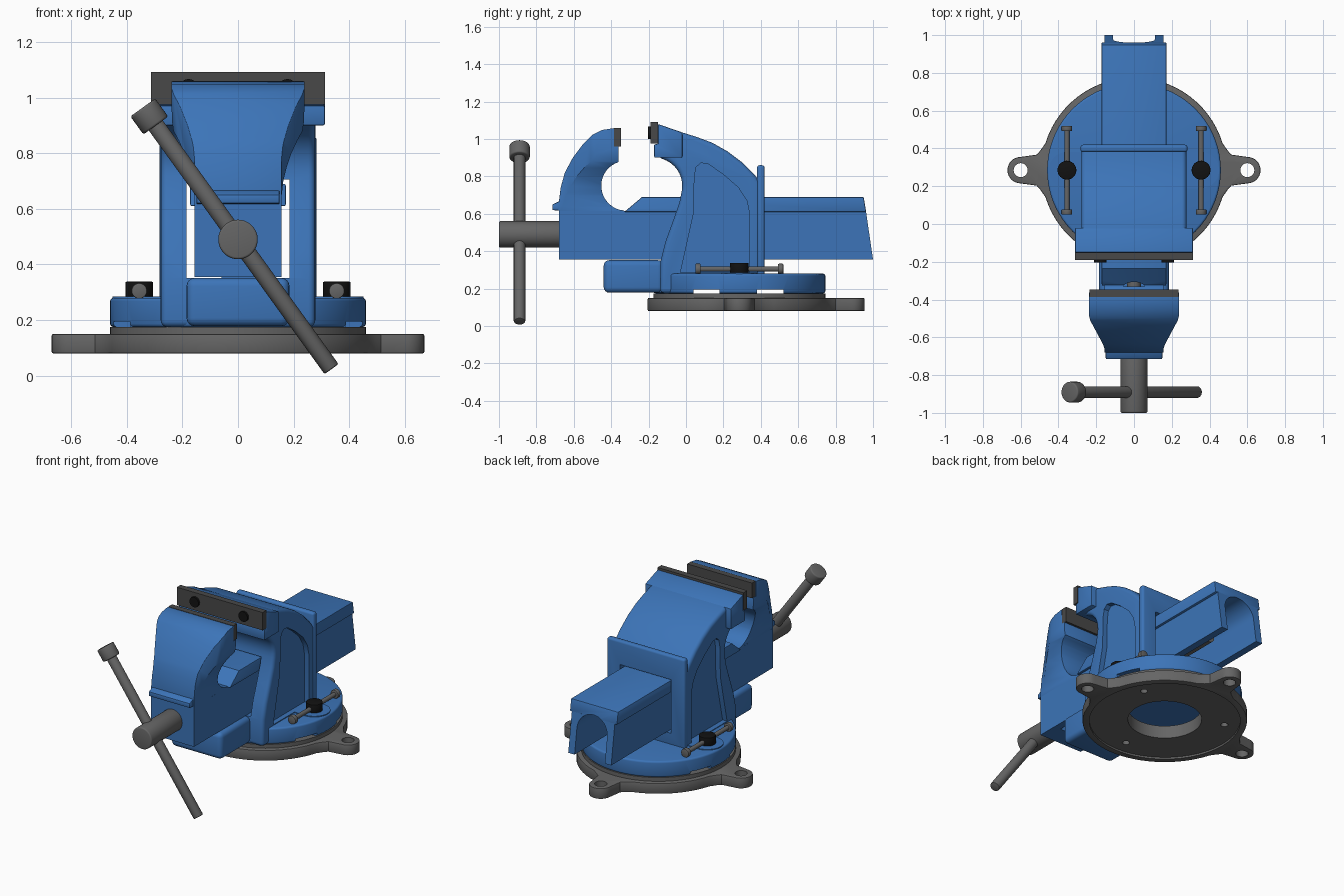
import bpy, bmesh
from math import sin, cos, radians
from mathutils import Vector

if "Cube" in bpy.data.objects:
    bpy.data.objects.remove(bpy.data.objects["Cube"])

def mat(name, c):
    m = bpy.data.materials.new(name)
    m.diffuse_color = (*c, 1)
    m.use_nodes = True
    m.node_tree.nodes["Principled BSDF"].inputs["Base Color"].default_value = m.diffuse_color
    return m

BLUE = mat("blue_paint", (0.045, 0.175, 0.48))
STEEL = mat("steel", (0.13, 0.13, 0.13))
DARK = mat("dark_steel", (0.065, 0.065, 0.065))
BLACK = mat("black", (0.006, 0.006, 0.006))
CY = 0.285  # y of the swivel axis

def finish(name, bm, m):
    bmesh.ops.recalc_face_normals(bm, faces=bm.faces)
    me = bpy.data.meshes.new(name)
    bm.to_mesh(me)
    bm.free()
    ob = bpy.data.objects.new(name, me)
    bpy.context.collection.objects.link(ob)
    if m:
        me.materials.append(m)
    return ob

def prism(name, pts, axis, lo, hi, m=None):
    """Extrude a 2D outline along an axis."""
    bm = bmesh.new()
    place = {'x': lambda u, v, d: (d, u, v), 'y': lambda u, v, d: (u, d, v), 'z': lambda u, v, d: (u, v, d)}[axis]
    a = [bm.verts.new(place(u, v, lo)) for u, v in pts]
    b = [bm.verts.new(place(u, v, hi)) for u, v in pts]
    n = len(pts)
    bm.faces.new(a)
    bm.faces.new(b)
    for i in range(n):
        bm.faces.new((a[i], a[(i + 1) % n], b[(i + 1) % n], b[i]))
    return finish(name, bm, m)

def arc(cx, cy, r, a0, a1, n):
    return [(cx + r * cos(radians(a0 + (a1 - a0) * i / n)), cy + r * sin(radians(a0 + (a1 - a0) * i / n)))
            for i in range(n + 1)]

def disc(name, x, y, r, lo, hi, m=None, n=48):
    return prism(name, arc(x, y, r, 0, 360, n)[:-1], 'z', lo, hi, m)

def box(name, x, y, z, m=None):
    return prism(name, [(x[0], y[0]), (x[1], y[0]), (x[1], y[1]), (x[0], y[1])], 'z', *z, m)

def rod(name, p, q, r, m, n=32):
    p, q = Vector(p), Vector(q)
    bm = bmesh.new()
    bmesh.ops.create_cone(bm, cap_ends=True, segments=n, radius1=r, radius2=r, depth=(q - p).length)
    rot = (q - p).to_track_quat('Z', 'Y')
    for v in bm.verts:
        v.co = rot @ v.co + (p + q) / 2
    return finish(name, bm, m)

def apply(ob, kind, **kw):
    md = ob.modifiers.new("m", kind)
    for k, v in kw.items():
        setattr(md, k, v)
    bpy.context.view_layer.objects.active = ob
    bpy.ops.object.modifier_apply(modifier=md.name)

def bevel(ob, w, seg=3, ang=50):
    apply(ob, 'BEVEL', width=w, segments=seg, limit_method='ANGLE', angle_limit=radians(ang))

def boolean(targets, cutters, op='DIFFERENCE'):
    for t in targets:
        for c in cutters:
            apply(t, 'BOOLEAN', operation=op, object=c, solver='EXACT')
    for c in cutters:
        bpy.data.objects.remove(c)

def mirrored(half):
    return half + [(-u, v) for u, v in reversed(half)]

# Base plate: round rim with three lugs
outline = []
for a, nxt in ((0, 90), (90, 180), (180, 360)):
    lug = [(0.495, -0.105), (0.515, -0.082)] + arc(0.6, 0, 0.07, -90, 90, 16) + [(0.515, 0.082), (0.495, 0.105)]
    c, s = cos(radians(a)), sin(radians(a))
    outline += [(u * c - v * s, CY + u * s + v * c) for u, v in lug]
    outline += arc(0, CY, 0.49, a + 17, nxt - 17, (nxt - a - 34) // 5)
base = prism("base_plate", outline, 'z', 0.08, 0.15, STEEL)
bevel(base, 0.006, 2)
top = disc("base_plate_step", 0, CY, 0.46, 0.15, 0.175, STEEL, 72)
lug_holes = [disc("cut", x, y, 0.037, 0, 0.3, n=32) for x, y in ((0.6, CY), (-0.6, CY), (0, CY + 0.6))]
bolt_holes = [disc("cut", 0.36 * cos(radians(a)), CY + 0.36 * sin(radians(a)), 0.022, 0, 0.12, n=24)
              for a in (30, 150, 270)]
boolean([base], lug_holes + [disc("cut", 0, CY, 0.45, 0, 0.092)] + bolt_holes)
boolean([base, top], [disc("cut", 0, CY, 0.22, 0, 0.3)])

# Swivel base: hollow disc with slots at its foot
swivel = disc("swivel_base", 0, CY, 0.46, 0.175, 0.28, BLUE, 72)
bevel(swivel, 0.012)

# Fixed jaw body, its back flange and its front foot
body = prism("fixed_body", [(-0.14, 0.175), (-0.135, 0.35), (-0.11, 0.45), (-0.07, 0.56), (-0.035, 0.66)]
             + arc(-0.17, 0.75, 0.15, -12, 82, 10)
             + [(-0.15, 1.05), (-0.02, 1.035), (0.06, 1.01), (0.14, 0.98), (0.22, 0.935), (0.3, 0.875), (0.36, 0.815),
                (0.4, 0.77), (0.4, 0.175)], 'x', -0.278, 0.278, BLUE)
bevel(body, 0.028, 4)
flange = box("back_flange", (-0.283, 0.283), (0.38, 0.42), (0.25, 0.86), BLUE)
bevel(flange, 0.014)
foot = box("front_foot", (-0.185, 0.185), (-0.44, -0.12), (0.178, 0.352), BLUE)
bevel(foot, 0.03, 4)
boolean([foot], [rod("cut", (0, -0.5, 0.49), (0, 0, 0.49), 0.15, None)])
panel = [(-0.03, 0.285), (0, 0.42), (0.04, 0.6), (0.045, 0.8), (0.055, 0.85), (0.08, 0.872), (0.12, 0.865),
         (0.2, 0.81), (0.28, 0.74), (0.325, 0.67), (0.34, 0.6), (0.34, 0.285)]
recess = [prism("cut", panel, 'x', *r) for r in ((0.245, 0.4), (-0.4, -0.245))]
boolean([body], recess)
boolean([body, flange], [box("cut", (-0.186, 0.186), (-0.3, 0.6), (0.352, 0.705))])
boolean([swivel, body], [disc("cut", 0, CY, 0.4, 0.1, 0.25)])
boolean([swivel], [box("cut", (-1, 1), (CY + y - 0.07, CY + y + 0.07), (0.1, 0.195)) for y in (-0.175, 0.165)])
jaw = prism("fixed_jaw_block", [(-0.17, 0.9), (-0.02, 0.9), (-0.02, 1.035), (-0.15, 1.08), (-0.15, 0.972),
                                (-0.17, 0.972)], 'x', -0.312, 0.312, BLUE)
bevel(jaw, 0.006, 2)
box("screw_nut", (-0.06, 0.06), (-0.05, 0.12), (0.34, 0.53), BLUE)

# Sliding beam: inverted channel with a wider rail on top
beam = prism("beam", [(-0.68, 0.355), (1.0, 0.355), (0.962, 0.615), (-0.68, 0.615)], 'x', -0.156, 0.156, BLUE)
rail = prism("beam_rail", [(-0.33, 0.61), (0.963, 0.61), (0.95, 0.69), (-0.235, 0.69), (-0.3, 0.635)],
             'x', -0.172, 0.172, BLUE)
bevel(rail, 0.006, 2)
boolean([beam, rail], [prism("cut", [(0.11, 0.2)] + arc(0, 0.52, 0.11, 0, 180, 20) + [(-0.11, 0.2)],
                             'y', -0.55, 1.2)])

# Moving jaw: side outline trimmed by its front and top outlines
side = ([(-0.68, 0.6), (-0.68, 0.66), (-0.67, 0.74), (-0.648, 0.82), (-0.605, 0.9), (-0.55, 0.973), (-0.5, 1.022),
         (-0.45, 1.048), (-0.385, 1.058), (-0.385, 0.96), (-0.362, 0.96), (-0.362, 0.877)]
        + arc(-0.32, 0.75, 0.133, 108, 265, 18) + [(-0.33, 0.6)])
mover = prism("moving_jaw", side, 'x', -0.5, 0.5, BLUE)
front = prism("cut", mirrored([(0.155, 0.5), (0.156, 0.64), (0.163, 0.7), (0.175, 0.75), (0.192, 0.8), (0.213, 0.845),
                               (0.232, 0.88), (0.238, 0.92), (0.24, 1.2)]), 'y', -1, 0)
plan = prism("cut", mirrored([(0.241, -0.2), (0.239, -0.48), (0.232, -0.51), (0.165, -0.635), (0.156, -0.66),
                              (0.156, -0.9)]), 'z', 0.5, 1.2)
boolean([mover], [front, plan], 'INTERSECT')
bevel(mover, 0.01, 2, 55)
ledge = prism("jaw_ledge", [(-0.66, 0.615), (-0.715, 0.62), (-0.715, 0.65), (-0.66, 0.675)], 'x', -0.15, 0.15, BLUE)
bevel(ledge, 0.006, 2)

# Jaw plates with their screws
for name, half, y0, y1, z0, z1, face in (("fixed", 0.312, -0.19, -0.15, 0.975, 1.092, -0.19),
                                         ("moving", 0.236, -0.387, -0.348, 0.96, 1.06, -0.348)):
    plate = box(name + "_jaw_plate", (-half, half), (y0, y1), (z0, z1), DARK)
    sx = half * 0.57
    zc = (z0 + z1) / 2
    boolean([plate], [rod("cut", (s * sx, face - 0.012, zc), (s * sx, face + 0.012, zc), 0.034, None) for s in (-1, 1)])
    for s in (-1, 1):
        rod(name + "_plate_screw", (s * sx, face - 0.013, zc), (s * sx, face + 0.004 * (1 if face > -0.3 else -1), zc),
            0.033, BLACK)

# Lead screw, its head and the turning handle
rod("lead_screw", (0, -0.7, 0.48), (0, 0.7, 0.48), 0.036, STEEL)
bevel(rod("screw_head", (0, -1.0, 0.49), (0, -0.67, 0.49), 0.071, STEEL, 48), 0.008)
mid, d = Vector((0, -0.89, 0.49)), Vector((0.585, 0, -0.811))
bevel(rod("handle_bar", mid - d * 0.55, mid + d * 0.575, 0.031, STEEL), 0.006, 2)
bevel(rod("handle_knob", mid - d * 0.585, mid - d * 0.505, 0.055, STEEL), 0.008)

# Swivel lock bolts on both sides
for s, side_name in ((1, "right"), (-1, "left")):
    x = s * 0.355
    pad = arc(x, CY, 0.096, -90, 90, 20) if s > 0 else arc(x, CY, 0.096, 90, 270, 20)
    prism(side_name + "_lock_pad", pad + [(s * 0.27, CY + s * 0.096), (s * 0.27, CY - s * 0.096)],
          'z', 0.27, 0.285, BLUE)
    bevel(disc(side_name + "_lock_bolt", x, CY, 0.05, 0.28, 0.338, BLACK, 32), 0.004, 2)
    rod(side_name + "_lock_bar", (x, 0.055, 0.305), (x, 0.515, 0.305), 0.014, STEEL, 20)
    for y in (0.05, 0.492):
        bevel(rod(side_name + "_lock_knob", (x, y, 0.305), (x, y + 0.028, 0.305), 0.028, STEEL, 24), 0.004, 2)

# Smooth shading with crisp edges
bpy.ops.object.select_all(action='SELECT')
bpy.ops.object.shade_smooth_by_angle(angle=radians(32))
